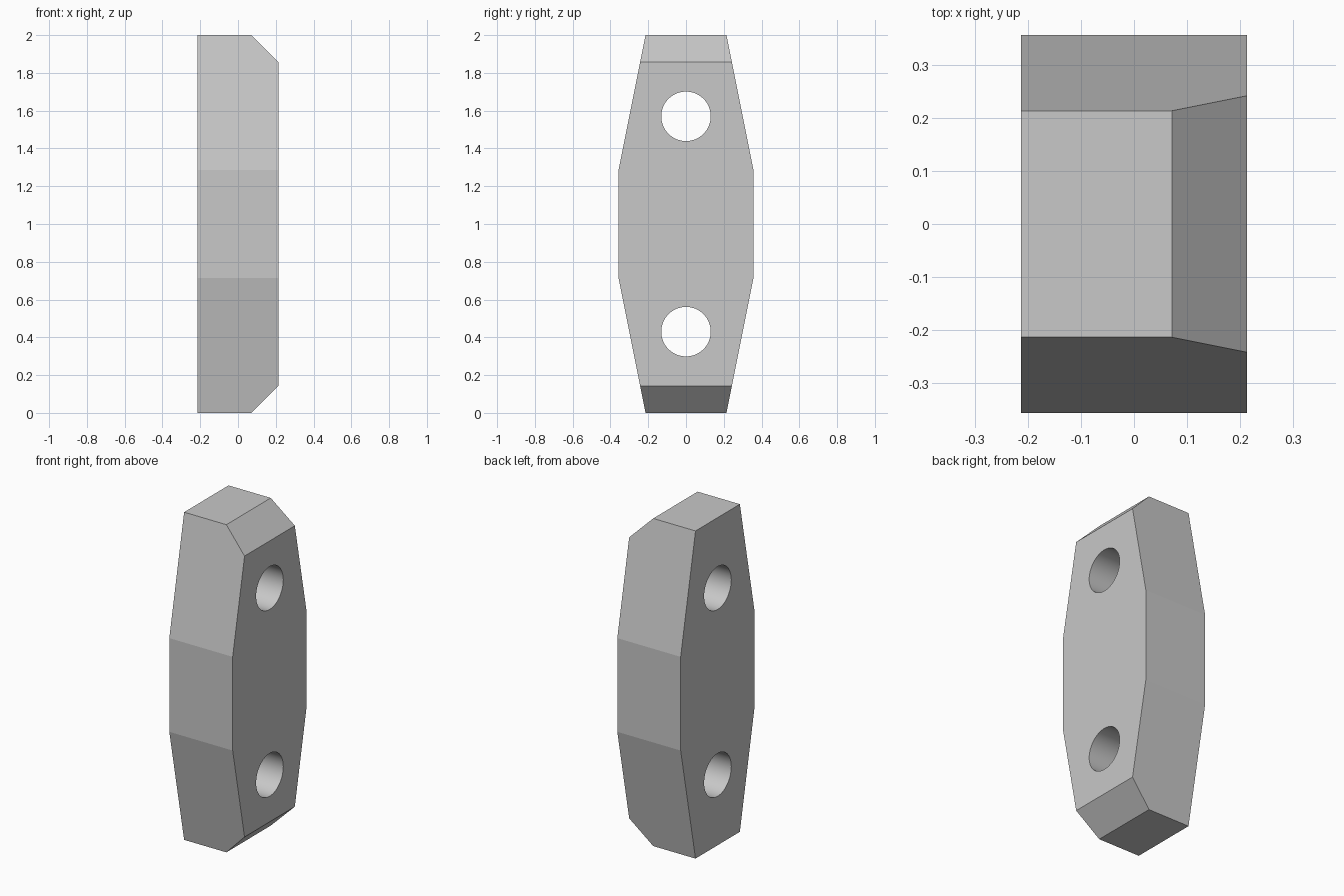
import bpy, bmesh, math
from mathutils import Vector

default = bpy.data.objects.get("Cube")
if default:
    bpy.data.objects.remove(default, do_unlink=True)

HALF_X = 0.214
HOLE_RADIUS = 0.131
SEGMENTS = 64

grey = bpy.data.materials.new("light grey")
grey.use_nodes = True
grey.diffuse_color = (0.58, 0.58, 0.58, 1)
grey.node_tree.nodes["Principled BSDF"].inputs["Base Color"].default_value = (0.58, 0.58, 0.58, 1)

# Plate outline, extruded along x
half = [(0.214, 0), (0.357, 0.714), (0.357, 1.286), (0.214, 2)]
outline = half + [(-y, z) for y, z in reversed(half)]
bm = bmesh.new()
face = bm.faces.new([bm.verts.new((-HALF_X, y, z)) for y, z in outline])
extruded = bmesh.ops.extrude_face_region(bm, geom=[face])["geom"]
verts = [g for g in extruded if isinstance(g, bmesh.types.BMVert)]
bmesh.ops.translate(bm, verts=verts, vec=(2 * HALF_X, 0, 0))

# Chamfered ends on the left side
for side in (-1, 1):
    geom = bm.verts[:] + bm.edges[:] + bm.faces[:]
    cut = bmesh.ops.bisect_plane(bm, geom=geom, clear_outer=True,
                                 plane_co=Vector((0.0715, 0, 1 + side)),
                                 plane_no=Vector((1, 0, side)))["geom_cut"]
    bmesh.ops.holes_fill(bm, edges=[g for g in cut if isinstance(g, bmesh.types.BMEdge)])
bmesh.ops.recalc_face_normals(bm, faces=bm.faces[:])
mesh = bpy.data.meshes.new("plate")
bm.to_mesh(mesh)
bm.free()
plate = bpy.data.objects.new("plate", mesh)
bpy.context.collection.objects.link(plate)
mesh.materials.append(grey)

# Two bolt holes through the plate
for name, z in (("lower_hole_cutter", 0.43), ("upper_hole_cutter", 1.57)):
    bpy.ops.mesh.primitive_cylinder_add(vertices=SEGMENTS, radius=HOLE_RADIUS, depth=1,
                                        location=(0, 0, z), rotation=(0, math.pi / 2, 0))
    cutter = bpy.context.object
    cutter.name = name
    cutter.data.materials.append(grey)
    cutter.hide_render = True
    bpy.ops.object.select_all(action="DESELECT")
    plate.select_set(True)
    bpy.context.view_layer.objects.active = plate
    mod = plate.modifiers.new("hole", "BOOLEAN")
    mod.operation = "DIFFERENCE"
    mod.solver = "EXACT"
    mod.object = cutter
    bpy.ops.object.modifier_apply(modifier=mod.name)
    bpy.data.objects.remove(cutter, do_unlink=True)

# Smooth hole walls, flat facets elsewhere
bpy.ops.object.shade_smooth_by_angle(angle=math.radians(8))
